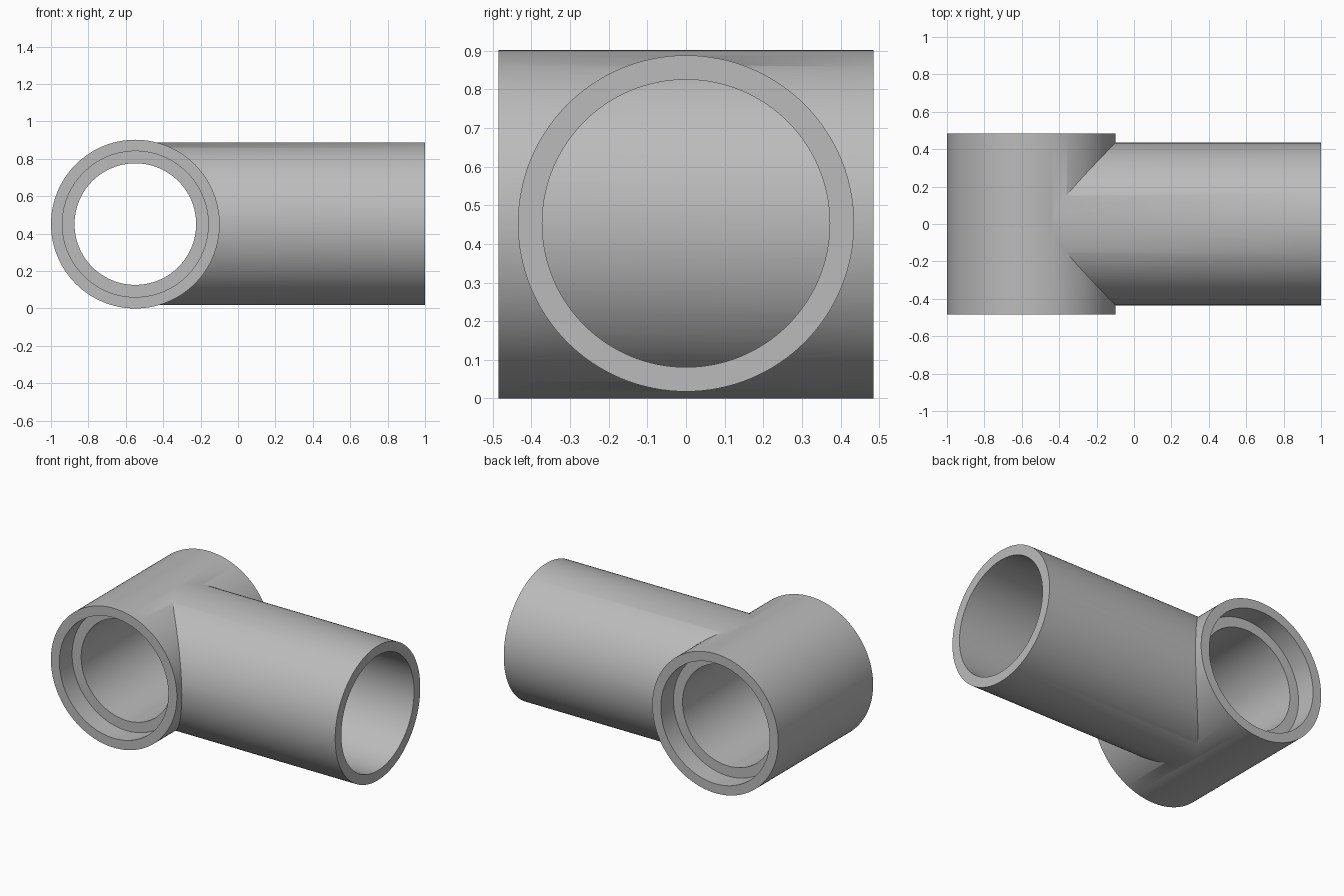
import bpy, bmesh, math
from mathutils import Matrix

cube = bpy.data.objects.get("Cube")
if cube:
    bpy.data.objects.remove(cube, do_unlink=True)

SEGMENTS = 128
SLEEVE_R, BORE_R, SOCKET_R = 0.451, 0.325, 0.39
HALF_LENGTH, SOCKET_DEPTH = 0.485, 0.13
BRANCH_R, BRANCH_BORE_R = 0.435, 0.372
SLEEVE_X = SLEEVE_R - 1

grey = bpy.data.materials.new("plain grey")
grey.use_nodes = True
colour = (0.5, 0.5, 0.5, 1)
grey.diffuse_color = colour
grey.node_tree.nodes["Principled BSDF"].inputs["Base Color"].default_value = colour


def lathe(name, profile, turn, centre):
    """Closed ring from a (radius, height) loop; turn maps its z axis to the pipe axis."""
    bm = bmesh.new()
    rings = []
    for i in range(SEGMENTS):
        a = 2 * math.pi * i / SEGMENTS
        rings.append([bm.verts.new((r * math.cos(a), r * math.sin(a), h)) for r, h in profile])
    n = len(profile)
    for i in range(SEGMENTS):
        here, there = rings[i], rings[(i + 1) % SEGMENTS]
        for j in range(n):
            k = (j + 1) % n
            bm.faces.new((here[j], there[j], there[k], here[k]))
    bmesh.ops.recalc_face_normals(bm, faces=bm.faces)
    bmesh.ops.transform(bm, matrix=Matrix.Translation(centre) @ turn, verts=bm.verts)
    mesh = bpy.data.meshes.new(name)
    bm.to_mesh(mesh)
    bm.free()
    mesh.materials.append(grey)
    obj = bpy.data.objects.new(name, mesh)
    bpy.context.collection.objects.link(obj)
    return obj


def boolean(target, tool, operation):
    """Apply a boolean and discard the tool."""
    mod = target.modifiers.new("join", 'BOOLEAN')
    mod.operation, mod.solver, mod.object = operation, 'EXACT', tool
    bpy.ops.object.select_all(action='DESELECT')
    bpy.context.view_layer.objects.active = target
    target.select_set(True)
    bpy.ops.object.modifier_apply(modifier=mod.name)
    bpy.data.objects.remove(tool, do_unlink=True)


along_y = Matrix.Rotation(math.pi / 2, 4, 'X')
along_x = Matrix.Rotation(math.pi / 2, 4, 'Y')
centre = (SLEEVE_X, 0, SLEEVE_R)

# Sleeve with a stepped socket at each end
half = [(SLEEVE_R, HALF_LENGTH), (SOCKET_R, HALF_LENGTH),
        (SOCKET_R, HALF_LENGTH - SOCKET_DEPTH), (BORE_R, HALF_LENGTH - SOCKET_DEPTH)]
sleeve = lathe("pipe_tee", half + [(r, -h) for r, h in reversed(half)], along_y, centre)

# Side branch, its root trimmed to lie within the sleeve wall
length = 1 - SLEEVE_X
branch = lathe("branch", [(BRANCH_R, 0.05), (BRANCH_R, length),
                          (BRANCH_BORE_R, length), (BRANCH_BORE_R, 0.05)],
               along_x, (SLEEVE_X, 0, SLEEVE_R + 0.002))
trim_r = SLEEVE_R - 0.008
trim = lathe("trim", [(trim_r, -1), (trim_r, 1), (0.01, 1), (0.01, -1)], along_y, centre)
boolean(branch, trim, 'DIFFERENCE')
boolean(sleeve, branch, 'UNION')

bpy.ops.object.shade_smooth_by_angle(angle=math.radians(30))
